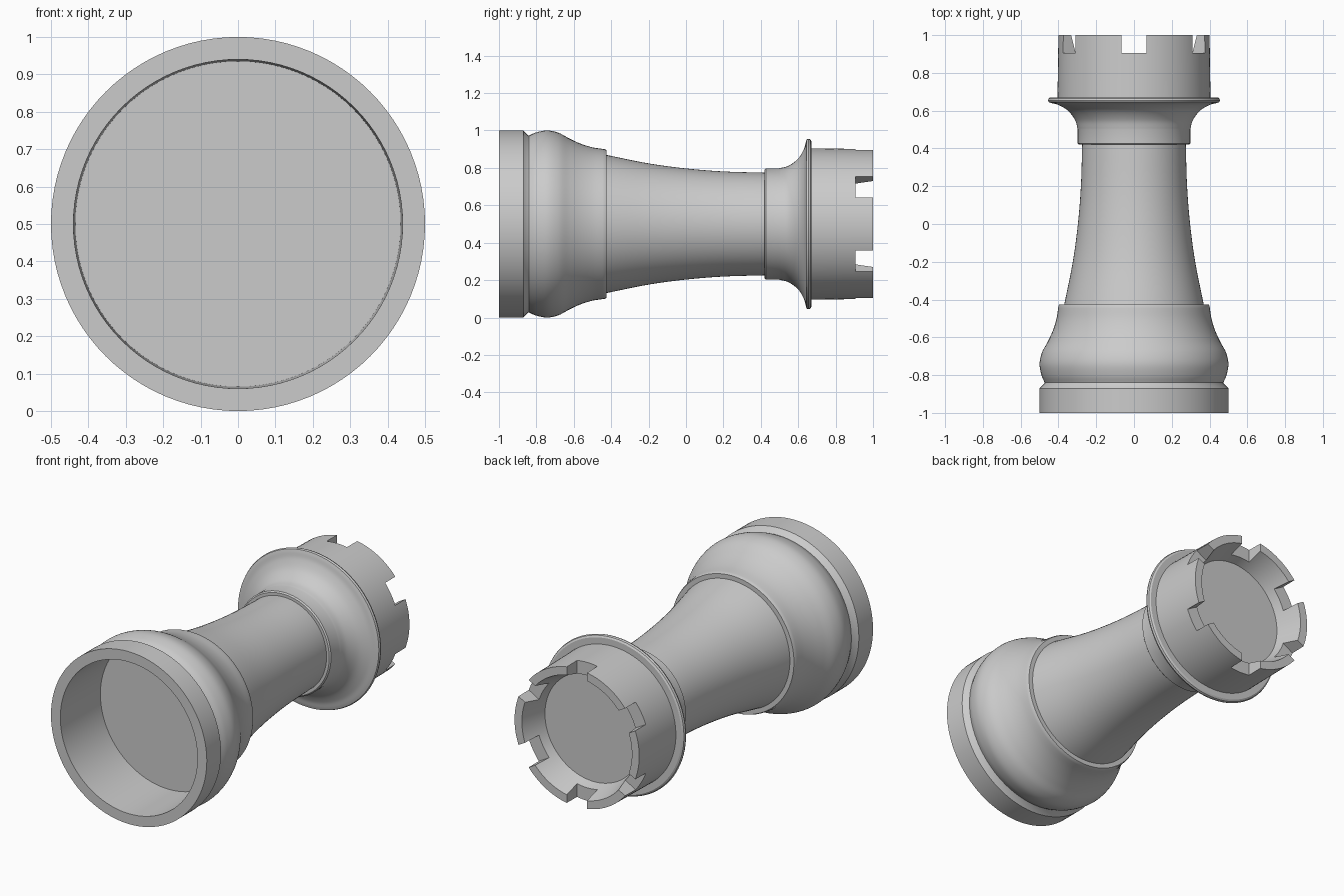
import bpy, bmesh, math
from mathutils import Matrix, Vector

cube = bpy.data.objects.get("Cube")
if cube:
    bpy.data.objects.remove(cube, do_unlink=True)

AXIS_Z = 0.5
SEGMENTS = 96
NOTCH_WIDTH, NOTCH_DEPTH = 0.13, 0.095

grey = bpy.data.materials.new("grey")
grey.use_nodes = True
colour = (0.6, 0.6, 0.6, 1)
grey.diffuse_color = colour
grey.node_tree.nodes["Principled BSDF"].inputs["Base Color"].default_value = colour


def smooth_curve(points, steps=6):
    """Catmull-Rom curve through (y, radius) points."""
    p = [Vector(q) for q in points]
    p = [2 * p[0] - p[1]] + p + [2 * p[-1] - p[-2]]
    out = []
    for a, b, c, d in zip(p, p[1:], p[2:], p[3:]):
        for i in range(steps):
            t = i / steps
            out.append(0.5 * (2 * b + (c - a) * t + (2 * a - 5 * b + 4 * c - d) * t**2
                              + (3 * b - a - 3 * c + d) * t**3))
    return [tuple(q) for q in out] + [tuple(points[-1])]


def finish(obj):
    bpy.ops.object.select_all(action="DESELECT")
    obj.select_set(True)
    bpy.context.view_layer.objects.active = obj
    bpy.ops.object.shade_smooth_by_angle(angle=math.radians(25))


def make_object(name, bm):
    bmesh.ops.recalc_face_normals(bm, faces=bm.faces)
    mesh = bpy.data.meshes.new(name)
    bm.to_mesh(mesh)
    bm.free()
    mesh.materials.append(grey)
    obj = bpy.data.objects.new(name, mesh)
    bpy.context.collection.objects.link(obj)
    return obj


def lathe(name, profile):
    """Turn a (y, radius) profile around the long axis and cap both ends."""
    bm = bmesh.new()
    rings = []
    for y, r in profile:
        angles = [2 * math.pi * i / SEGMENTS for i in range(SEGMENTS)]
        rings.append([bm.verts.new((r * math.cos(a), y, AXIS_Z + r * math.sin(a)))
                      for a in angles])
    for lower, upper in zip(rings, rings[1:]):
        for i in range(SEGMENTS):
            j = (i + 1) % SEGMENTS
            bm.faces.new((lower[i], lower[j], upper[j], upper[i]))
    bm.faces.new(rings[0])
    bm.faces.new(rings[-1])
    obj = make_object(name, bm)
    finish(obj)
    return obj


# Hollow foot with its rim and rounded bulb
bulb = smooth_curve([(-0.84, 0.473), (-0.8, 0.49), (-0.74, 0.5), (-0.68, 0.487),
                     (-0.62, 0.455), (-0.56, 0.428), (-0.5, 0.41), (-0.435, 0.4)])
lathe("base", [(-0.64, 0.435), (-1, 0.44), (-1, 0.5), (-0.87, 0.5), (-0.845, 0.475)]
      + bulb + [(-0.425, 0.395), (-0.425, 0.3)])

# Tapering shaft
lathe("shaft", smooth_curve([(-0.43, 0.37), (-0.2, 0.324), (0, 0.297),
                             (0.2, 0.281), (0.43, 0.274)]))

# Flared collar
flare = smooth_curve([(0.5, 0.298), (0.55, 0.312), (0.6, 0.35),
                      (0.63, 0.4), (0.641, 0.44)])
lathe("collar", [(0.42, 0.2), (0.42, 0.291), (0.427, 0.298)] + flare
      + [(0.645, 0.452), (0.655, 0.456), (0.665, 0.452), (0.671, 0.442), (0.671, 0.3)])

# Crown with a tapering recess
crown = lathe("crown", [(0.665, 0.405), (1, 0.4), (1, 0.353), (0.85, 0.31)])

# Three bars across the crown cut six notches
bm = bmesh.new()
for k in range(3):
    turn = Matrix.Rotation(math.radians(30 + 60 * k), 4, "Y")
    place = Matrix.Translation((0, 1, AXIS_Z)) @ turn
    bmesh.ops.create_cube(bm, size=1, matrix=place @ Matrix.Diagonal(
        (1.2, 2 * NOTCH_DEPTH, NOTCH_WIDTH, 1)))
cutter = make_object("notch_cutter", bm)
cutter.hide_render = True
cut = crown.modifiers.new("notches", "BOOLEAN")
cut.operation = "DIFFERENCE"
cut.solver = "EXACT"
cut.use_self = True
cut.object = cutter
bpy.context.view_layer.objects.active = crown
bpy.ops.object.modifier_apply(modifier=cut.name)
bpy.data.objects.remove(cutter, do_unlink=True)
finish(crown)
